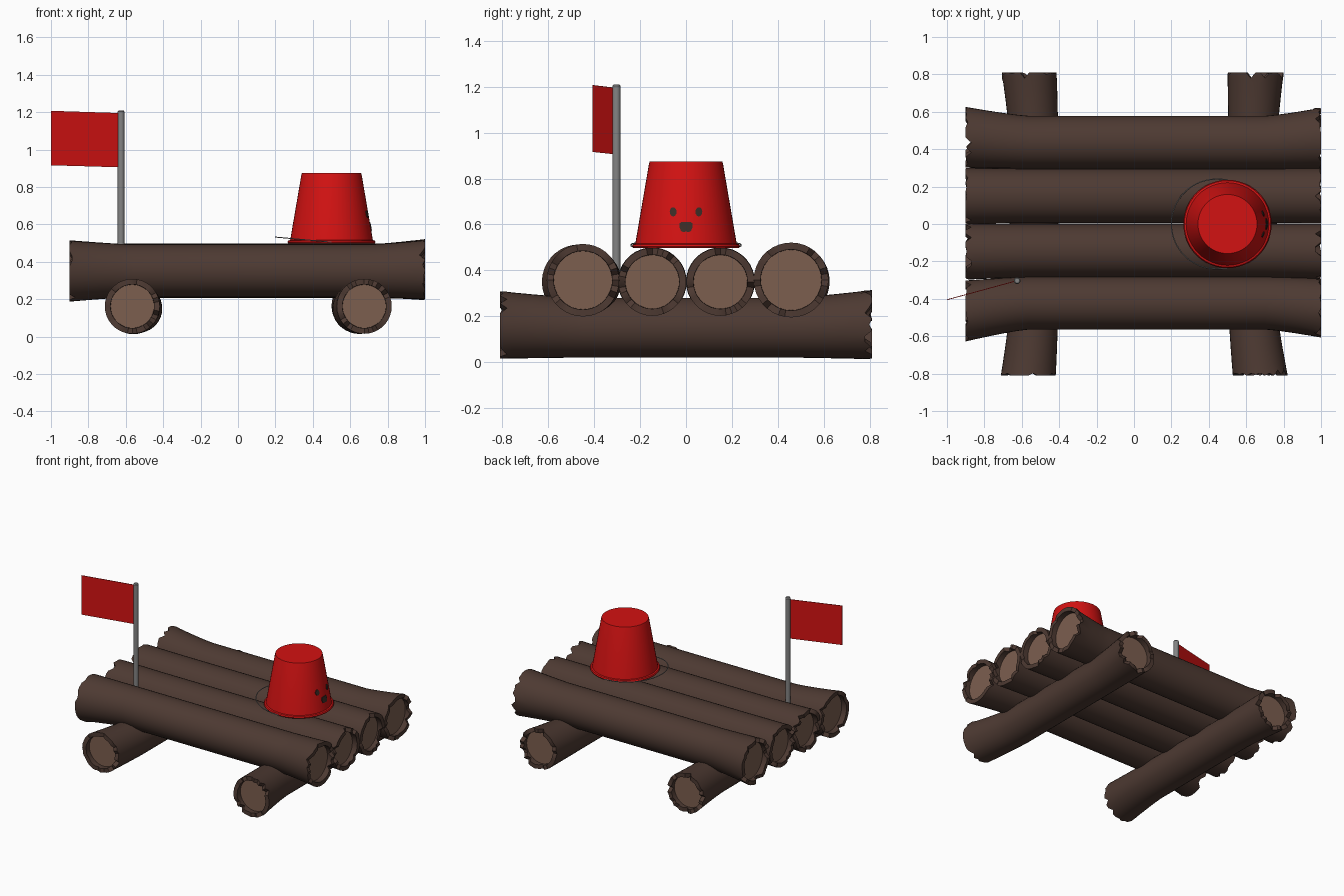
import bpy, bmesh, math, random
from mathutils import Vector

if "Cube" in bpy.data.objects:
    bpy.data.objects.remove(bpy.data.objects["Cube"])

random.seed(4)


def material(name, rgb):
    m = bpy.data.materials.new(name)
    m.diffuse_color = (*rgb, 1)
    m.use_nodes = True
    m.node_tree.nodes["Principled BSDF"].inputs["Base Color"].default_value = m.diffuse_color
    return m


BARK = material("dark bark", (0.075, 0.042, 0.032))
WOOD = material("cut wood", (0.20, 0.112, 0.078))
RED = material("red", (0.65, 0.006, 0.006))
GREY = material("metal grey", (0.23, 0.23, 0.23))
DARK = material("face brown", (0.045, 0.026, 0.02))


def finish(name, bm, mats, angle=35):
    bmesh.ops.recalc_face_normals(bm, faces=bm.faces[:])
    me = bpy.data.meshes.new(name)
    bm.to_mesh(me)
    bm.free()
    for m in mats:
        me.materials.append(m)
    me.shade_smooth()
    me.set_sharp_from_angle(angle=math.radians(angle))
    ob = bpy.data.objects.new(name, me)
    bpy.context.collection.objects.link(ob)
    return ob


def bridge(bm, a, b):
    n = len(a)
    return [bm.faces.new((a[i], a[(i + 1) % n], b[(i + 1) % n], b[i])) for i in range(n)]


# A log: straight middle, flared ends, jagged bark rim around a sunken cut face.
# start, mid and end are (sideways, height, radius).
def log(name, axis, t0, t1, bend0, bend1, start, mid, end, n=36):
    bm = bmesh.new()

    def ring(t, c, radius, offsets=None):
        vs = []
        for i in range(n):
            a = math.tau * i / n
            u, z = c[0] + radius * math.cos(a), c[1] + radius * math.sin(a)
            w = t + (offsets[i] if offsets else 0)
            vs.append(bm.verts.new((w, u, z) if axis == 'x' else (u, w, z)))
        return vs

    def station(s, tip):
        k = s ** 1.25
        return [m + (e - m) * k for m, e in zip(mid, tip)]

    def cap(t, c, direction):
        offs = [-direction * random.choice((0, 0, 0, 0.005, 0.012, 0.03)) for _ in range(n)]
        outer = ring(t, c, c[2], offs)
        inner = ring(t, c, c[2] - 0.03, offs)
        floor = ring(t - direction * 0.04, c, c[2] - 0.031)
        bridge(bm, outer, inner)
        bridge(bm, inner, floor)
        bm.faces.new(floor).material_index = 1
        return outer

    rings = [cap(t0, start, -1)]
    for s in (0.85, 0.6, 0.4, 0.2, 0.0):
        c = station(s, start)
        rings.append(ring(bend0 + (t0 - bend0) * s, c, c[2]))
    for s in (0.0, 0.2, 0.4, 0.6, 0.85):
        c = station(s, end)
        rings.append(ring(bend1 + (t1 - bend1) * s, c, c[2]))
    rings.append(cap(t1, end, 1))
    for a, b in zip(rings, rings[1:]):
        bridge(bm, a, b)
    return finish(name, bm, (BARK, WOOD))


# Deck logs
deck = [
    ("deck_log_front", (-0.465, 0.35, 0.163), (-0.423, 0.352, 0.141), (-0.449, 0.357, 0.158)),
    ("deck_log_mid_front", (-0.147, 0.35, 0.150), (-0.143, 0.352, 0.143), (-0.147, 0.35, 0.148)),
    ("deck_log_mid_back", (0.15, 0.35, 0.150), (0.150, 0.352, 0.146), (0.15, 0.35, 0.148)),
    ("deck_log_back", (0.463, 0.352, 0.163), (0.437, 0.352, 0.141), (0.458, 0.358, 0.163)),
]
for name, a, m, b in deck:
    log(name, 'x', -0.9, 1.0, -0.56, 0.70, a, m, b)

# Cross logs under the deck
log("cross_log_left", 'y', -0.81, 0.81, -0.45, 0.45,
    (-0.565, 0.162, 0.147), (-0.535, 0.15, 0.13), (-0.56, 0.16, 0.147))
log("cross_log_right", 'y', -0.81, 0.81, -0.45, 0.45,
    (0.675, 0.162, 0.147), (0.635, 0.15, 0.13), (0.65, 0.164, 0.15))


# Upturned bucket, turned from a profile with a rolled lip and hollow inside
def lathe(name, profile, centre, mat, n=48):
    bm = bmesh.new()
    rings = [[bm.verts.new((centre[0] + r * math.cos(math.tau * i / n),
                            centre[1] + r * math.sin(math.tau * i / n), z))
              for i in range(n)] for r, z in profile]
    for a, b in zip(rings, rings[1:]):
        bridge(bm, a, b)
    bm.faces.new(rings[0])
    bm.faces.new(rings[-1])
    return finish(name, bm, (mat,))


BX = 0.5
lathe("bucket", [(0.150, 0.862), (0.212, 0.498), (0.231, 0.498), (0.236, 0.505),
                 (0.231, 0.513), (0.221, 0.516), (0.161, 0.866), (0.158, 0.875)],
      (BX, 0), RED)


# Face pieces: thin plates hugging the bucket wall on the +x side
def face_plate(name, outline):
    bm = bmesh.new()

    def vert(y, z, lift=0.004):
        r = 0.221 + (0.161 - 0.221) * (z - 0.516) / 0.35
        return bm.verts.new((BX + math.sqrt(r * r - y * y) + lift, y, z))

    cy = sum(p[0] for p in outline) / len(outline)
    cz = sum(p[1] for p in outline) / len(outline)
    rim = [vert(*p) for p in outline]
    base = [vert(*p, -0.002) for p in outline]
    mid = vert(cy, cz)
    for i in range(len(rim)):
        bm.faces.new((mid, rim[i], rim[(i + 1) % len(rim)]))
    bridge(bm, rim, base)
    finish(name, bm, (DARK,))


for side, name in ((-1, "eye_left"), (1, "eye_right")):
    face_plate(name, [(side * 0.056 + 0.015 * math.cos(math.tau * i / 16),
                       0.655 + 0.020 * math.sin(math.tau * i / 16)) for i in range(16)])
face_plate("muzzle", [(-0.028, 0.605), (-0.020, 0.611), (0.020, 0.611), (0.028, 0.605),
                      (0.029, 0.590), (0.022, 0.572), (0.010, 0.566), (0, 0.570),
                      (-0.010, 0.566), (-0.022, 0.572), (-0.029, 0.590)])

# Wire handle lying behind the bucket
cu = bpy.data.curves.new("bucket_handle", 'CURVE')
cu.dimensions = '3D'
cu.bevel_depth = 0.003
cu.bevel_resolution = 1
cu.use_fill_caps = True
path = [(BX, -0.238)]
path += [(0.44 - 0.24 * math.sin(math.pi * i / 28), -0.24 * math.cos(math.pi * i / 28)) for i in range(29)]
path += [(BX, 0.238)]
sp = cu.splines.new('POLY')
sp.points.add(len(path) - 1)
for p, (x, y) in zip(sp.points, path):
    p.co = (x, y, 0.505 + (BX - x) * 0.09, 1)
cu.materials.append(GREY)
bpy.context.collection.objects.link(bpy.data.objects.new("bucket_handle", cu))

# Flag pole
lathe("flag_pole", [(0.018, 0.36), (0.018, 1.203), (0.013, 1.21)], (-0.625, -0.303), GREY, 16)

# Flag: a thin sheet swung forward from the pole
bm = bmesh.new()
a, b = Vector((-0.625, -0.303, 0)), Vector((-1.0, -0.405, 0))
side = Vector((-(b - a).y, (b - a).x, 0)).normalized() * 0.002
loops = []
for s in (-1, 1):
    loops.append([bm.verts.new(p + side * s + Vector((0, 0, z)))
                  for p, z in ((a, 0.905), (b, 0.916), (b, 1.207), (a, 1.195))])
bridge(bm, *loops)
for lp in loops:
    bm.faces.new(lp)
finish("flag", bm, (RED,))
